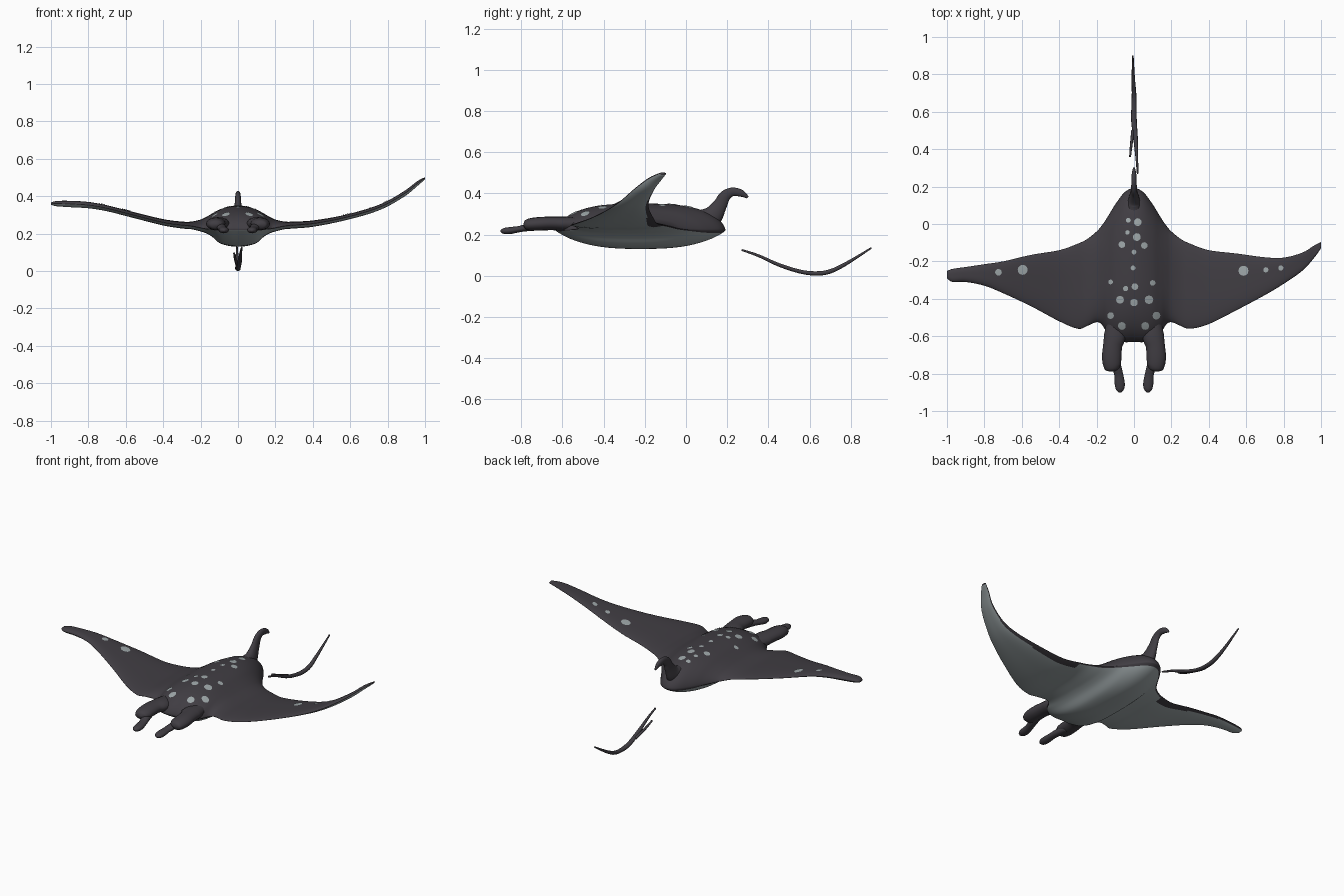
import bpy, bmesh, math
from mathutils import Vector
from mathutils.bvhtree import BVHTree

if "Cube" in bpy.data.objects:
    bpy.data.objects.remove(bpy.data.objects["Cube"])


def material(name, col):
    m = bpy.data.materials.new(name)
    m.diffuse_color = (*col, 1)
    m.use_nodes = True
    m.node_tree.nodes["Principled BSDF"].inputs["Base Color"].default_value = m.diffuse_color
    return m


DARK = material("dark back", (0.052, 0.047, 0.056))
PALE = material("pale grey", (0.34, 0.385, 0.395))


def smooth_rows(rows, n):
    """Catmull-Rom interpolation through rows of numbers."""
    out = []
    for i in range(len(rows) - 1):
        p0, p1 = rows[max(i - 1, 0)], rows[i]
        p2, p3 = rows[i + 1], rows[min(i + 2, len(rows) - 1)]
        for k in range(n):
            t = k / n
            out.append([0.5 * (2 * b + (c - a) * t + (2 * a - 5 * b + 4 * c - d) * t * t
                               + (3 * b - a - 3 * c + d) * t ** 3)
                        for a, b, c, d in zip(p0, p1, p2, p3)])
    out.append(list(rows[-1]))
    return out


def finish(bm, name, mats):
    bmesh.ops.recalc_face_normals(bm, faces=bm.faces)
    for f in bm.faces:
        f.smooth = True
    me = bpy.data.meshes.new(name)
    bm.to_mesh(me)
    bm.free()
    for m in mats:
        me.materials.append(m)
    ob = bpy.data.objects.new(name, me)
    bpy.context.collection.objects.link(ob)
    return ob


def bridge(bm, rings, mat=lambda i, j: 0):
    """Skin a row of equal closed rings and cap both ends."""
    n = len(rings[0])
    for i in range(len(rings) - 1):
        for j in range(n):
            k = (j + 1) % n
            f = bm.faces.new((rings[i][j], rings[i][k], rings[i + 1][k], rings[i + 1][j]))
            f.material_index = mat(i, j)
    bm.faces.new(rings[0])
    bm.faces.new(rings[-1])


def tube(name, stations, sides=16):
    """Oval tube; a station is x, y, z, half width, half height."""
    rows = smooth_rows(stations, 5)
    pts = [Vector(r[:3]) for r in rows]
    bm = bmesh.new()
    rings = []
    for i, r in enumerate(rows):
        tan = (pts[min(i + 1, len(pts) - 1)] - pts[max(i - 1, 0)]).normalized()
        side = Vector((1, 0, 0))
        side = (side - tan * side.dot(tan)).normalized()
        up = side.cross(tan)
        rings.append([bm.verts.new(pts[i] + side * r[3] * math.cos(a) + up * r[4] * math.sin(a))
                      for a in (2 * math.pi * k / sides for k in range(sides))])
    bridge(bm, rings)
    return finish(bm, name, [DARK])


# Body and wings: spanwise stations x, front y, rear y, mid z, height above, depth below
centre = [(0, -.63, .192, .22, .13, .09), (.05, -.632, .17, .22, .124, .086),
          (.1, -.62, .105, .22, .108, .07), (.14, -.59, .04, .222, .084, .038),
          (.17, -.54, -.005, .225, .064, .024), (.2, -.525, -.04, .23, .045, .019),
          (.25, -.545, -.08, .24, .024, .017), (.3, -.56, -.105, .245, .019, .018)]
right = [(.4, -.535, -.14, .253, .017, .017), (.55, -.46, -.158, .28, .015, .015),
         (.7, -.38, -.178, .32, .015, .015), (.8, -.32, -.18, .36, .015, .015),
         (.9, -.25, -.153, .42, .015, .015), (.96, -.185, -.117, .468, .013, .013),
         (1, -.13, -.096, .495, .006, .006)]
left = [(.4, -.52, -.14, .26, .017, .017), (.55, -.44, -.165, .297, .016, .016),
        (.7, -.37, -.2, .335, .016, .016), (.8, -.33, -.215, .352, .017, .017),
        (.9, -.31, -.23, .358, .017, .017), (.97, -.31, -.24, .36, .014, .014),
        (1, -.29, -.252, .36, .006, .006)]
span = [(-r[0], *r[1:]) for r in reversed(centre[1:] + left)] + centre + right
rows = smooth_rows(span, 5)
N = 32
chord = [0.5 - 0.5 * math.cos(math.pi * k / N) for k in range(N + 1)]
loop = [(s, 1) for s in chord] + [(s, -1) for s in reversed(chord[1:-1])]

bm = bmesh.new()
rings = []
for x, y0, y1, z, up, down in rows:
    ring = []
    for s, d in loop:
        u = abs(2 * s - 1)
        top = max(0, 1 - u ** 3) ** .6
        bottom = max(0, 1 - u ** 2.7) ** .85
        ring.append(bm.verts.new((x, y0 + (y1 - y0) * s, z + (up * top if d > 0 else -down * bottom))))
    rings.append(ring)


def body_colour(i, j):
    """Pale below, with a dark rim that is wider behind the wings."""
    x = abs(rows[i][0])
    s = loop[j][0]
    rear = .98 if x < .3 else .91 + .05 * max(0, x - .5) / .5
    front = 0 if x < .1 else .02
    return 1 if j >= N and front <= s < rear else 0


bridge(bm, rings, body_colour)
body = finish(bm, "body_and_wings", [DARK, PALE])

# Curled head fins with their inner tips
for side, word in ((1, "right"), (-1, "left")):
    fin = [(.115, -.5, .25, .03, .03), (.103, -.59, .252, .057, .035), (.114, -.65, .254, .051, .033),
           (.119, -.71, .252, .052, .033), (.117, -.755, .249, .047, .03),
           (.112, -.778, .247, .034, .022), (.11, -.788, .246, .008, .006)]
    lobe = [(.1, -.71, .24, .02, .02), (.09, -.77, .234, .024, .018), (.081, -.81, .226, .024, .015),
            (.076, -.855, .219, .027, .017), (.075, -.885, .217, .021, .014),
            (.074, -.9, .217, .007, .005)]
    for part, st in (("head_fin", fin), ("head_fin_tip", lobe)):
        tube(f"{word}_{part}", [(side * r[0], *r[1:]) for r in st])

# Hooked tail base rising out of the back ridge
tube("tail_hook", [(0, -.1, .28, .05, .035), (0, .03, .275, .05, .04), (0, .115, .28, .034, .052),
                   (0, .163, .34, .02, .035), (0, .188, .385, .016, .028), (0, .225, .407, .014, .021),
                   (0, .268, .4, .012, .017), (0, .3, .38, .005, .006)])

# Trailing whip with a forked front end
tube("tail_whip", [(.02, .27, .125, .005, .005), (.015, .35, .098, .007, .007),
                   (.009, .45, .053, .012, .009), (0, .55, .021, .015, .01),
                   (0, .63, .011, .014, .011), (0, .7, .021, .012, .011),
                   (-.004, .78, .06, .009, .009), (-.006, .9, .135, .004, .004)], 10)
tube("tail_whip_fork", [(-.021, .36, .095, .005, .005), (-.015, .42, .066, .007, .007),
                        (-.006, .5, .036, .009, .008)], 10)

# Pale spots: thin discs draped on the back (x, y, radius)
spots = [(-.03, .02, .013), (.02, .01, .021), (-.035, -.045, .012), (.015, -.07, .021),
         (-.065, -.11, .018), (.055, -.115, .018), (0, -.15, .013), (-.005, -.235, .013),
         (-.125, -.31, .013), (.1, -.315, .015), (-.045, -.345, .014), (.005, -.335, .018),
         (-.075, -.405, .021), (.08, -.405, .023), (0, -.42, .02), (-.125, -.49, .018),
         (.12, -.49, .021), (-.065, -.545, .021), (.06, -.545, .021), (-.595, -.245, .027),
         (-.725, -.258, .018), (.585, -.25, .027), (.705, -.245, .014), (.785, -.235, .014)]
bm = bmesh.new()
bm.from_mesh(body.data)
tree = BVHTree.FromBMesh(bm)
bm.free()
bm = bmesh.new()


def drape(x, y):
    hit = tree.ray_cast(Vector((x, y, 2)), Vector((0, 0, -1)))
    return bm.verts.new(hit[0] + Vector((0, 0, .003)))


for x, y, r in spots:
    mid = drape(x, y)
    inner, outer = [[drape(x + q * r * math.cos(a), y + q * r * math.sin(a))
                     for a in (math.pi * k / 6 for k in range(12))] for q in (.5, 1)]
    for k in range(12):
        m = (k + 1) % 12
        bm.faces.new((mid, inner[k], inner[m]))
        bm.faces.new((inner[k], outer[k], outer[m], inner[m]))
finish(bm, "back_spots", [PALE])
